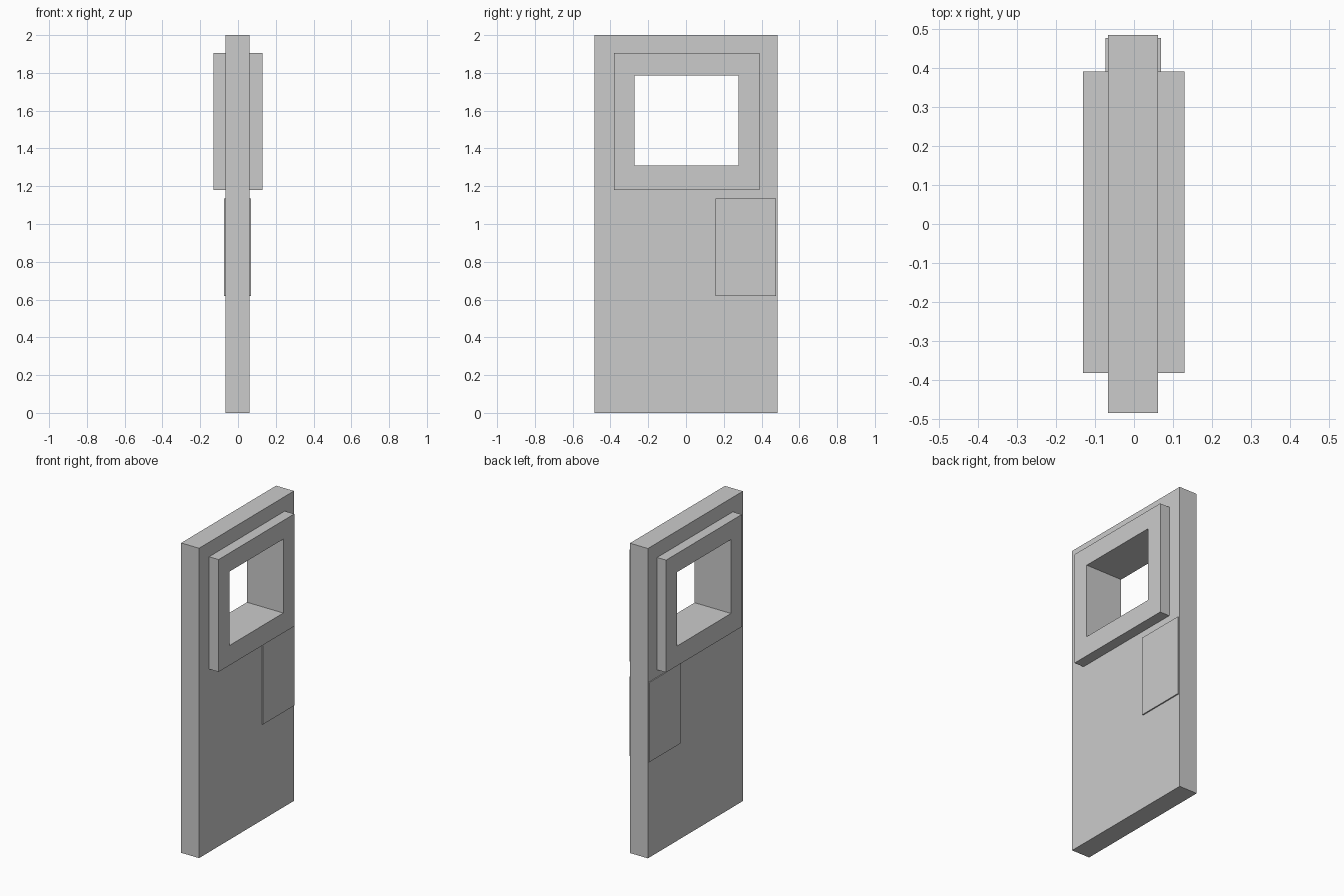
import bpy
import bmesh

cube = bpy.data.objects.get("Cube")
if cube:
    bpy.data.objects.remove(cube, do_unlink=True)

grey = bpy.data.materials.new("plain grey")
grey.use_nodes = True
colour = (0.6, 0.6, 0.6, 1)
grey.diffuse_color = colour
grey.node_tree.nodes["Principled BSDF"].inputs["Base Color"].default_value = colour


def corners(rect):
    y0, y1, z0, z1 = rect
    return [(y0, z0), (y1, z0), (y1, z1), (y0, z1)]


def slab(name, x0, x1, rect, hole=None):
    """Extrude a (y0, y1, z0, z1) rectangle along x, with an optional window."""
    bm = bmesh.new()
    outer = [bm.verts.new((x0, y, z)) for y, z in corners(rect)]
    if hole:
        inner = [bm.verts.new((x0, y, z)) for y, z in corners(hole)]
        for i in range(4):
            j = (i + 1) % 4
            bm.faces.new((outer[i], outer[j], inner[j], inner[i]))
    else:
        bm.faces.new(outer)
    ext = bmesh.ops.extrude_face_region(bm, geom=bm.faces[:], use_keep_orig=True)
    moved = [g for g in ext["geom"] if isinstance(g, bmesh.types.BMVert)]
    bmesh.ops.translate(bm, verts=moved, vec=(x1 - x0, 0, 0))
    bmesh.ops.recalc_face_normals(bm, faces=bm.faces[:])
    mesh = bpy.data.meshes.new(name)
    bm.to_mesh(mesh)
    bm.free()
    mesh.materials.append(grey)
    obj = bpy.data.objects.new(name, mesh)
    bpy.context.collection.objects.link(obj)
    return obj


window = (-0.272, 0.278, 1.309, 1.786)
frame = (-0.382, 0.39, 1.181, 1.906)
plate = (0.156, 0.476, 0.62, 1.134)

# Door leaf with the window opening
slab("door_panel", -0.067, 0.061, (-0.484, 0.484, 0, 2), window)

# Raised window surround and lock plate on both faces
for side, inside, frame_out, plate_out in (("left", 0.061, 0.129, 0.069),
                                           ("right", -0.067, -0.131, -0.073)):
    slab("window_frame_" + side, inside, frame_out, frame, window)
    slab("lock_plate_" + side, inside, plate_out, plate)
